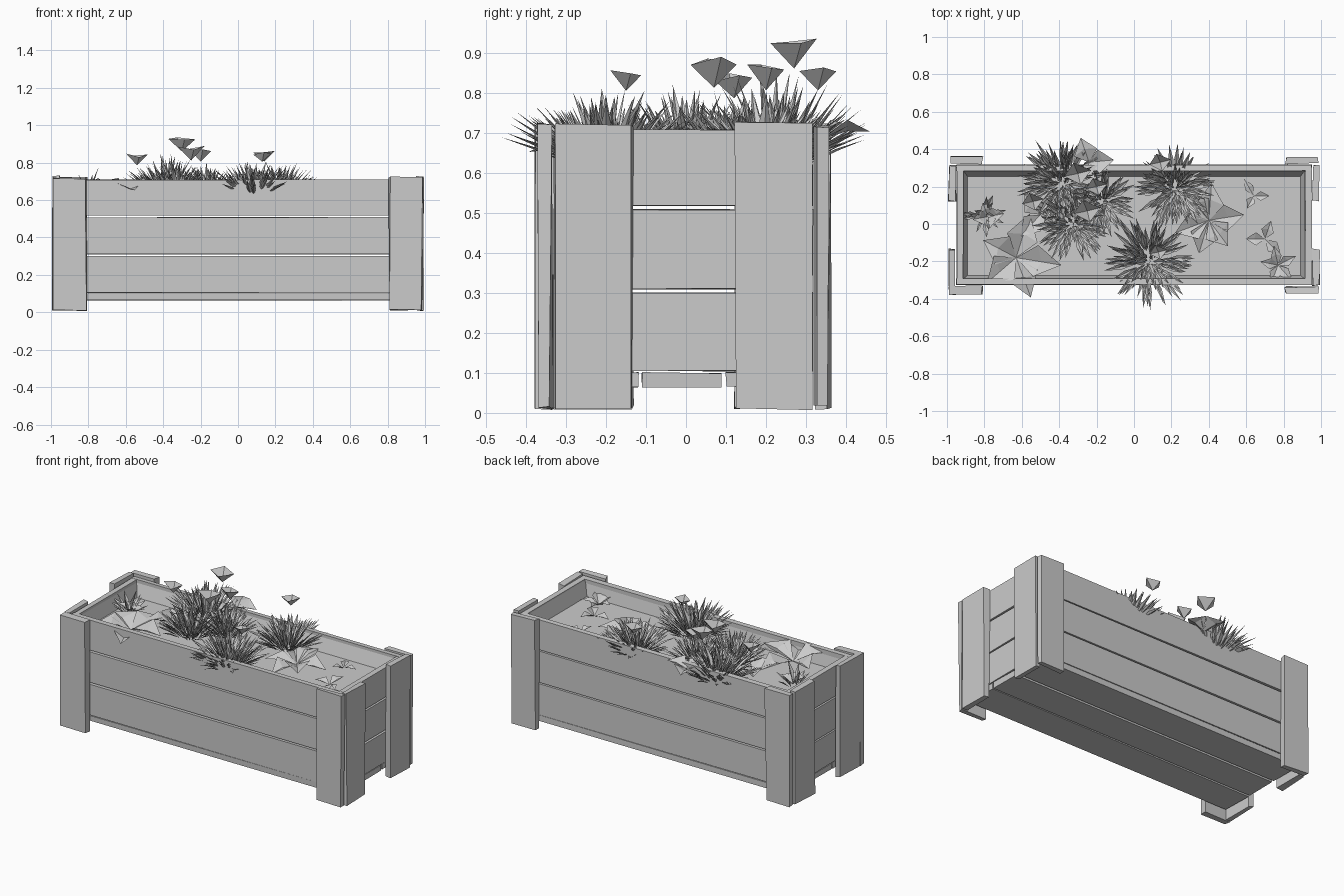
import bpy, bmesh, math, random
from mathutils import Vector

if "Cube" in bpy.data.objects:
    bpy.data.objects.remove(bpy.data.objects["Cube"])

random.seed(7)


def make_object(name, bm):
    bmesh.ops.recalc_face_normals(bm, faces=bm.faces)
    mesh = bpy.data.meshes.new(name)
    bm.to_mesh(mesh)
    bm.free()
    ob = bpy.data.objects.new(name, mesh)
    bpy.context.collection.objects.link(ob)
    return ob


def board(name, x, y, z, wobble=0.0):
    """Box between (min, max) ranges, corners nudged to look hand cut."""
    bm = bmesh.new()
    bmesh.ops.create_cube(bm, size=1)
    for v in bm.verts:
        for i, r in enumerate((x, y, z)):
            v.co[i] = r[0] if v.co[i] < 0 else r[1]
            v.co[i] += random.uniform(-wobble, wobble)
    return make_object(name, bm)


# Wall planks, three rows on every side
for row, z in enumerate(((0.105, 0.3), (0.31, 0.508), (0.518, 0.708))):
    board(f"front_plank_{row}", (-0.95, 0.95), (-0.325, -0.292), z, 0.002)
    board(f"back_plank_{row}", (-0.95, 0.95), (0.285, 0.317), z, 0.002)
    board(f"left_plank_{row}", (-0.948, -0.912), (-0.292, 0.285), z, 0.002)
    board(f"right_plank_{row}", (0.915, 0.95), (-0.292, 0.285), z, 0.002)

# Floor planks
for i, y in enumerate(((-0.322, -0.12), (-0.11, 0.09), (0.1, 0.315))):
    board(f"floor_plank_{i}", (-0.945, 0.945), y, (0.065, 0.1), 0.002)

# Corner posts: two boards forming an L at each corner
for side, s in (("left", -1), ("right", 1)):
    xr = sorted((s * 0.81, s * 0.985))
    xs = sorted((s * 0.955, s * 0.99))
    board(f"front_{side}_post", xr, (-0.373, -0.335), (0.012, 0.72), 0.007)
    board(f"back_{side}_post", xr, (0.325, 0.357), (0.015, 0.72), 0.007)
    board(f"{side}_front_post", xs, (-0.33, -0.135), (0.014, 0.718), 0.005)
    board(f"{side}_back_post", xs, (0.125, 0.313), (0.012, 0.728), 0.005)

# Sloping liner and soil bed
bm = bmesh.new()
rings = []
for hx, y0, y1, z in ((0.915, -0.295, 0.288, 0.7), (0.89, -0.275, 0.255, 0.61)):
    rings.append([bm.verts.new(c) for c in
                  ((-hx, y0, z), (hx, y0, z), (hx, y1, z), (-hx, y1, z))])
for i in range(4):
    j = (i + 1) % 4
    bm.faces.new((rings[0][i], rings[0][j], rings[1][j], rings[1][i]))
bm.faces.new(rings[1])
make_object("soil_bed", bm)


def leaf(bm, base, az, elev, length, width, bend=0.3, fold=0.25):
    """Folded pointed leaf: two halves meeting on a drooping midrib."""
    out = Vector((math.cos(az), math.sin(az), 0))
    side = Vector((-out.y, out.x, 0))
    up = Vector((0, 0, 1))
    base = Vector(base)

    def rib(t):
        return (base + out * (length * t * math.cos(elev))
                + up * (length * (t * math.sin(elev) - bend * t * t)))
    lift = (up * math.cos(elev) - out * math.sin(elev)) * width * fold
    pts = [rib(0), rib(0.55), rib(1)]
    edge = [rib(0.5) + side * width * k + lift for k in (-0.5, 0.5)]
    b, m, t = [bm.verts.new(p) for p in pts]
    l, r = [bm.verts.new(p) for p in edge]
    for f in ((b, l, m), (l, t, m), (b, m, r), (m, t, r)):
        bm.faces.new(f)


def tuft(name, x, y, count, radius, height):
    """Dome of narrow grass blades."""
    bm = bmesh.new()
    for i in range(count):
        az = i * 2.4 + random.uniform(-0.4, 0.4)
        u = math.sqrt((i + 0.5) / count)
        elev = math.radians(88 - 60 * u + random.uniform(-6, 6))
        r0 = u * radius * 0.35
        length = random.uniform(0.75, 1.05) * (height + (radius * 0.8 - height) * u)
        base = (x + r0 * math.cos(az), y + r0 * math.sin(az), 0.62)
        leaf(bm, base, az, elev, length, random.uniform(0.018, 0.034), 0.05)
    make_object(name, bm)


def rosette(name, x, y, z, count, length, width, elev, bend=0.2, turn=0.0):
    """Ring of broad leaves."""
    bm = bmesh.new()
    for i in range(count):
        az = turn + math.tau * i / count + random.uniform(-0.2, 0.2)
        leaf(bm, (x, y, z), az, math.radians(elev + random.uniform(-8, 8)),
             length * random.uniform(0.85, 1.1), width, bend)
    make_object(name, bm)


# Grass tufts
for i, t in enumerate(((-0.38, 0.22, 120, 0.25, 0.24), (-0.33, 0.0, 100, 0.22, 0.22),
                       (-0.17, 0.12, 80, 0.2, 0.22), (0.08, -0.2, 130, 0.26, 0.2),
                       (0.22, 0.19, 110, 0.23, 0.21), (-0.8, 0.05, 14, 0.12, 0.19))):
    tuft(f"grass_tuft_{i}", *t)

# Broad leaf plants lying on the soil
for i, p in enumerate(((-0.63, -0.18, 0.64, 5, 0.25, 0.17, 22, 0.25, -1.3),
                       (0.4, 0.02, 0.62, 6, 0.2, 0.15, 20, 0.25, 0.3),
                       (0.64, 0.15, 0.61, 3, 0.1, 0.05, 20, 0.2, 0.0),
                       (0.7, -0.08, 0.61, 3, 0.12, 0.07, 20, 0.2, 1.2),
                       (0.77, -0.22, 0.61, 5, 0.12, 0.06, 25, 0.2, 0.5),
                       (-0.78, 0.04, 0.62, 4, 0.12, 0.08, 45, 0.3, 0.2),
                       (-0.5, 0.05, 0.63, 4, 0.16, 0.12, 30, 0.2, 0.8),
                       (-0.24, 0.33, 0.68, 3, 0.17, 0.13, 22, 0.3, 0.0))):
    rosette(f"broad_leaves_{i}", *p)


# Cup shaped blossoms above the grass
def blossom(name, x, y, z, r):
    bm = bmesh.new()
    tip = bm.verts.new((x, y, z - r * 0.9))
    rim = [bm.verts.new((x + r * math.cos(a), y + r * 0.8 * math.sin(a),
                         z + random.uniform(-0.012, 0.012)))
           for a in (0.3, 1.9, 3.4, 4.9)]
    for i in range(4):
        bm.faces.new((tip, rim[i], rim[(i + 1) % 4]))
    make_object(name, bm)


for i, f in enumerate(((-0.3, 0.27, 0.928, 0.075), (-0.25, 0.07, 0.88, 0.075),
                       (-0.54, 0.12, 0.84, 0.06), (-0.2, 0.2, 0.86, 0.06),
                       (0.14, 0.33, 0.86, 0.06), (0.13, -0.15, 0.85, 0.05))):
    blossom(f"blossom_{i}", *f)
